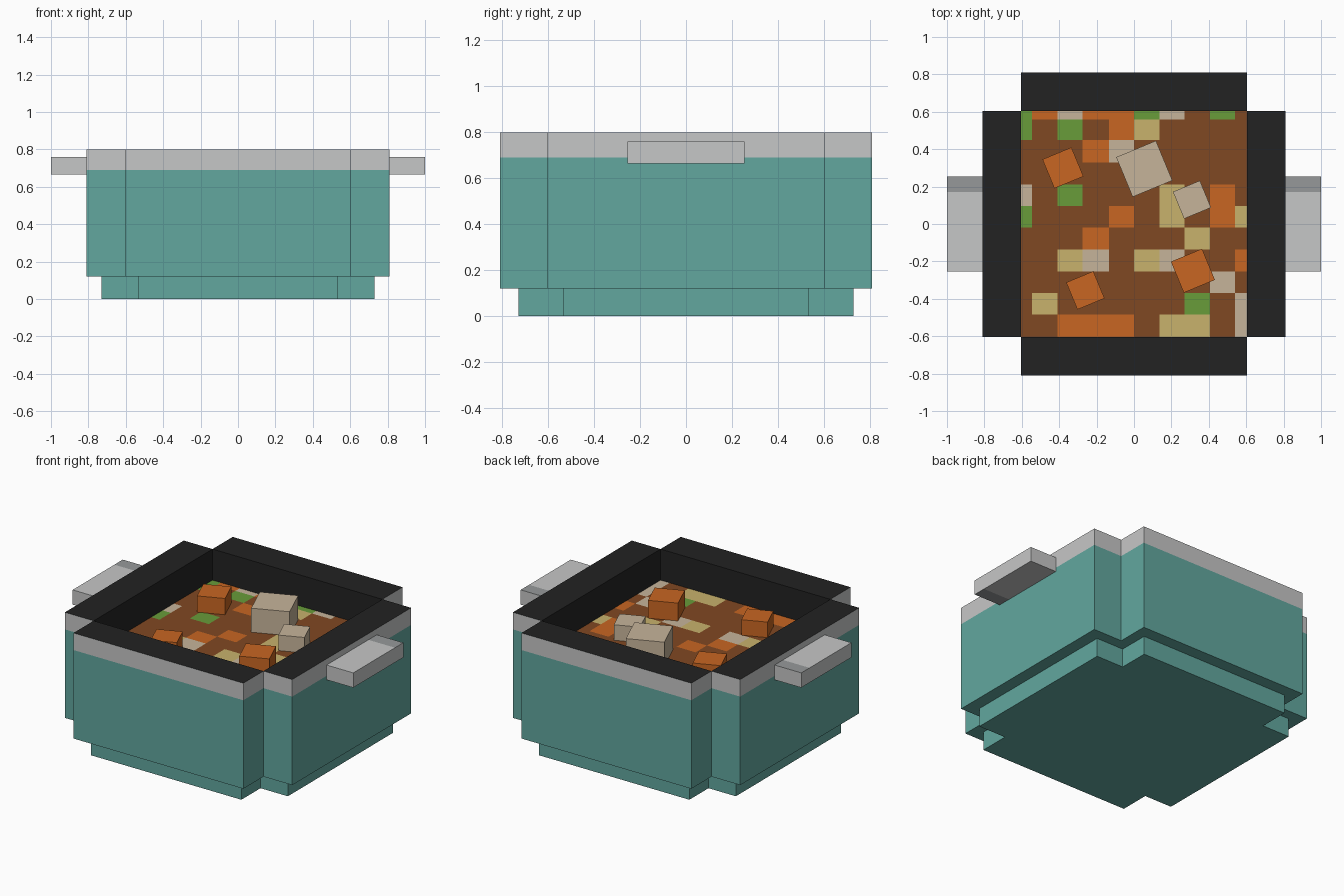
import bpy, bmesh, math
from mathutils import Matrix

if "Cube" in bpy.data.objects:
    bpy.data.objects.remove(bpy.data.objects["Cube"])


def material(name, r, g, b):
    lin = [c / 255 / 12.92 if c < 11 else ((c / 255 + 0.055) / 1.055) ** 2.4 for c in (r, g, b)]
    m = bpy.data.materials.new(name)
    m.diffuse_color = (*lin, 1)
    m.use_nodes = True
    m.node_tree.nodes["Principled BSDF"].inputs["Base Color"].default_value = m.diffuse_color
    return m


TEAL = material("teal enamel", 98, 167, 159)
GREY = material("light grey metal", 198, 199, 199)
MID = material("mid grey metal", 150, 153, 154)
BLACK = material("black lining", 34, 34, 34)
BROWN = material("brown broth", 128, 72, 34)
ORANGE = material("carrot orange", 200, 102, 34)
BEIGE = material("pale beige", 198, 180, 154)
YELLOW = material("potato yellow", 200, 178, 108)
GREEN = material("herb green", 104, 156, 58)


def finish(name, bm, mats):
    me = bpy.data.meshes.new(name)
    bm.to_mesh(me)
    bm.free()
    for m in mats:
        me.materials.append(m)
    ob = bpy.data.objects.new(name, me)
    bpy.context.collection.objects.link(ob)
    return ob


def box(lo, hi):
    bm = bmesh.new()
    bmesh.ops.create_cube(bm, size=1)
    for v in bm.verts:
        v.co = [(a + b) / 2 + c * (b - a) for a, b, c in zip(lo, hi, v.co)]
    return bm


def cut(bm, co, no):
    bmesh.ops.bisect_plane(bm, geom=bm.verts[:] + bm.edges[:] + bm.faces[:], plane_co=co, plane_no=no)


IN, OUT = 0.605, 0.81          # inner half width, outer half width
BASE_Z, BAND_Z, TOP_Z, STEW_Z = 0.12, 0.69, 0.80, 0.60

# Four walls: teal below, grey band above, black lining and rim
for i, side in enumerate(("right", "back", "left", "front")):
    bm = box((IN, -IN, BASE_Z), (OUT, IN, TOP_Z))
    cut(bm, (0, 0, BAND_Z), (0, 0, 1))
    bm.normal_update()
    for f in bm.faces:
        if f.normal.z > 0.5 or f.normal.x < -0.5:
            f.material_index = 2
        elif f.calc_center_median().z > BAND_Z:
            f.material_index = 1
    bmesh.ops.rotate(bm, verts=bm.verts, matrix=Matrix.Rotation(i * math.pi / 2, 3, 'Z'))
    finish(side + "_wall", bm, (TEAL, GREY, BLACK))

# Floor closing the underside
finish("pot_floor", box((-IN, -IN, BASE_Z), (IN, IN, 0.2)), (TEAL,))

# Cross-shaped foot
a, b = 0.535, 0.73
quarter = [(b, -a), (b, a), (a, a)]
outline = []
for k in range(4):
    c, s = round(math.cos(k * math.pi / 2)), round(math.sin(k * math.pi / 2))
    outline += [(x * c - y * s, x * s + y * c) for x, y in quarter]
bm = bmesh.new()
face = bm.faces.new([bm.verts.new((x, y, 0)) for x, y in outline])
ext = bmesh.ops.extrude_face_region(bm, geom=[face])
bmesh.ops.translate(bm, vec=(0, 0, BASE_Z), verts=[v for v in ext["geom"] if isinstance(v, bmesh.types.BMVert)])
bmesh.ops.recalc_face_normals(bm, faces=bm.faces)
finish("foot", bm, (TEAL,))

# Handles with a darker strip on one end of the top and the other end below
for name, x0, x1 in (("right_handle", OUT, 1.0), ("left_handle", -1.0, -OUT)):
    bm = box((x0, -0.255, 0.665), (x1, 0.255, 0.76))
    for y in (-0.17, 0.17):
        cut(bm, (0, y, 0), (0, 1, 0))
    bm.normal_update()
    for f in bm.faces:
        if abs(f.normal.z) > 0.5 and f.calc_center_median().y * f.normal.z > 0.17:
            f.material_index = 1
    finish(name, bm, (GREY, MID))

# Stew surface: a patchwork of ingredients (rows from back to front)
xs = [-IN, -0.545, -0.41, -0.275, -0.135, 0, 0.135, 0.27, 0.405, 0.54, IN]
ys = [IN, 0.56, 0.45, 0.33, 0.21, 0.095, -0.02, -0.135, -0.255, -0.37, -0.485, -IN]
patches = ["GOBOOGB.G.",
           "G.G.OY....",
           "...OB.....",
           "..........",
           "B.G...Y.O.",
           "G...O.Y.OY",
           "...O...Y..",
           "..YB.YB..O",
           "........B.",
           ".Y.....G.B",
           "..OOO.YY.B"]
bm = bmesh.new()
grid = [[bm.verts.new((x, y, STEW_Z)) for x in xs] for y in ys]
for r, row in enumerate(patches):
    for c, key in enumerate(row):
        f = bm.faces.new((grid[r][c], grid[r + 1][c], grid[r + 1][c + 1], grid[r][c + 1]))
        f.material_index = ".OBYG".index(key)
finish("stew_surface", bm, (BROWN, ORANGE, BEIGE, YELLOW, GREEN))

# Floating chunks: x, y, size, top height
chunks = [("large_meat_chunk", 0.055, 0.295, 0.23, 0.755, BEIGE),
          ("small_meat_chunk", 0.31, 0.13, 0.156, 0.70, BEIGE),
          ("back_carrot_chunk", -0.38, 0.30, 0.168, 0.705, ORANGE),
          ("right_carrot_chunk", 0.315, -0.25, 0.18, 0.715, ORANGE),
          ("left_carrot_chunk", -0.26, -0.355, 0.157, 0.70, ORANGE)]
for name, x, y, s, top, mat in chunks:
    ob = finish(name, box((-s / 2, -s / 2, -s), (s / 2, s / 2, 0)), (mat,))
    ob.location = (x, y, top)
    ob.rotation_euler.z = math.radians(22.5)
